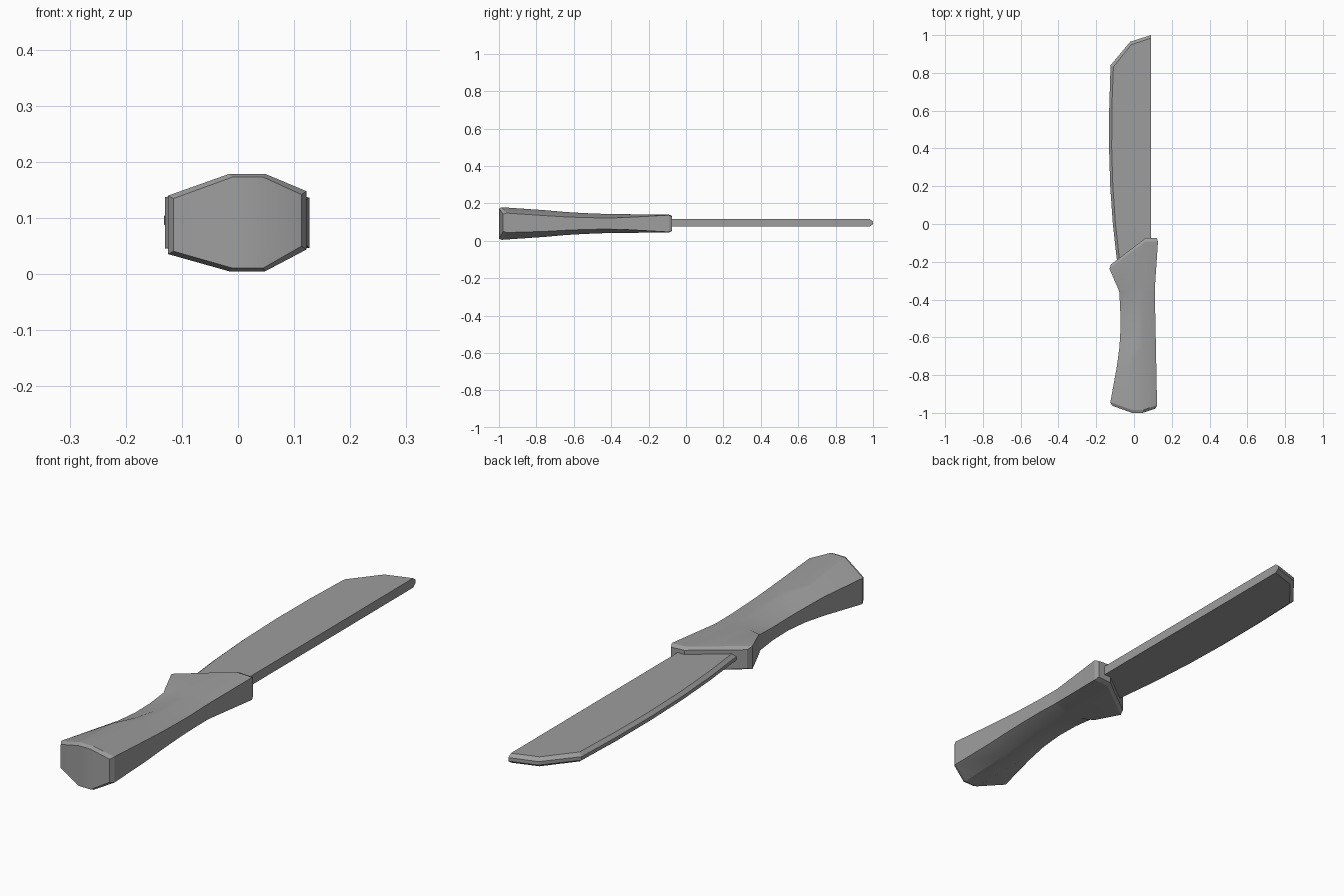
import bpy
import bmesh
import math

cube = bpy.data.objects.get("Cube")
if cube:
    bpy.data.objects.remove(cube, do_unlink=True)

# One shared grey for the whole knife
grey = bpy.data.materials.new("plain_grey")
grey.use_nodes = True
COLOUR = (0.34, 0.34, 0.34, 1)
grey.diffuse_color = COLOUR
grey.node_tree.nodes["Principled BSDF"].inputs["Base Color"].default_value = COLOUR

MID = 0.092      # height of the knife's central plane


def finish(bm, name, angle):
    """Turn a bmesh into a grey object with smooth shading below the angle."""
    bmesh.ops.recalc_face_normals(bm, faces=bm.faces)
    mesh = bpy.data.meshes.new(name)
    bm.to_mesh(mesh)
    bm.free()
    mesh.materials.append(grey)
    obj = bpy.data.objects.new(name, mesh)
    bpy.context.collection.objects.link(obj)
    bpy.ops.object.select_all(action='DESELECT')
    obj.select_set(True)
    bpy.context.view_layer.objects.active = obj
    bpy.ops.object.shade_smooth_by_angle(angle=math.radians(angle))
    return obj


def bridge(bm, rings):
    """Join closed rings of equal length with quads."""
    for a, b in zip(rings, rings[1:]):
        for i in range(len(a)):
            j = (i + 1) % len(a)
            bm.faces.new((a[i], a[j], b[j], b[i]))


def guard_slant(x):
    return -0.145 * max(0, 0.06 - x) / 0.19


def butt_bow(x):
    return 0.036 * max(0, abs(x - 0.02) - 0.03) / 0.1


def handle_ring(bm, y, bend, xs, halves, lean=0):
    """Eight-sided section: four columns, mirrored about the central plane."""
    left, top, right = halves
    heights = (left, top, top, right)
    leans = (-lean, 0, 0, lean)
    upper = [bm.verts.new((x, y + bend(x), MID + d + h))
             for x, h, d in zip(xs, heights, leans)]
    lower = [bm.verts.new((x, y + bend(x), MID + d - h))
             for x, h, d in zip(xs, heights, leans)]
    return upper + lower[::-1]


def straight(x):
    return 0


# Handle: waisted grip with a finger groove, flared slanted guard, bowed butt
stations = [
    (-1.0, butt_bow, (-0.115, -0.01, 0.045, 0.113), (0.047, 0.081, 0.046), 0.004),
    (-0.985, butt_bow, (-0.125, -0.015, 0.048, 0.122), (0.052, 0.087, 0.052), 0.004),
    (-0.75, straight, (-0.09, -0.03, 0.045, 0.118), (0.038, 0.071, 0.042), 0),
    (-0.65, straight, (-0.077, 0, 0.045, 0.116), (0.03, 0.062, 0.036), 0),
    (-0.55, straight, (-0.071, 0.015, 0.045, 0.114), (0.026, 0.056, 0.032), 0),
    (-0.45, straight, (-0.073, 0.005, 0.045, 0.112), (0.026, 0.052, 0.03), 0),
    (-0.36, straight, (-0.078, -0.02, 0.045, 0.11), (0.032, 0.05, 0.031), 0),
    (-0.345, straight, (-0.083, -0.02, 0.045, 0.11), (0.04, 0.05, 0.031), 0),
    (-0.092, guard_slant, (-0.13, 0, 0.06, 0.127), (0.046, 0.048, 0.045), 0),
    (-0.075, guard_slant, (-0.122, 0, 0.06, 0.12), (0.038, 0.04, 0.037), 0),
]
bm = bmesh.new()
rings = [handle_ring(bm, *s) for s in stations]
bridge(bm, rings)
for ring in (rings[0], rings[-1]):
    for i in range(3):
        bm.faces.new((ring[i], ring[i + 1], ring[6 - i], ring[7 - i]))
finish(bm, "handle", 22)

# Blade: straight spine on +x, chamfered cutting edge and clipped tip
outline = [(-0.085, -0.24), (-0.112, 0.0), (-0.126, 0.2), (-0.132, 0.4),
           (-0.131, 0.62), (-0.124, 0.84), (-0.02, 0.965), (0.09, 1.0),
           (0.09, -0.14)]
inset = [(x + 0.014, y) for x, y in outline]
inset[5:] = [(-0.109, 0.832), (-0.014, 0.95), (0.09, 0.984), (0.09, -0.14)]

bm = bmesh.new()
levels = [(inset, -0.019), (outline, -0.007), (outline, 0.007), (inset, 0.019)]
rings = [[bm.verts.new((x, y, MID + 0.004 + dz)) for x, y in shape]
         for shape, dz in levels]
bridge(bm, rings)
bm.faces.new(rings[0])
bm.faces.new(rings[-1])
finish(bm, "blade", 20)
